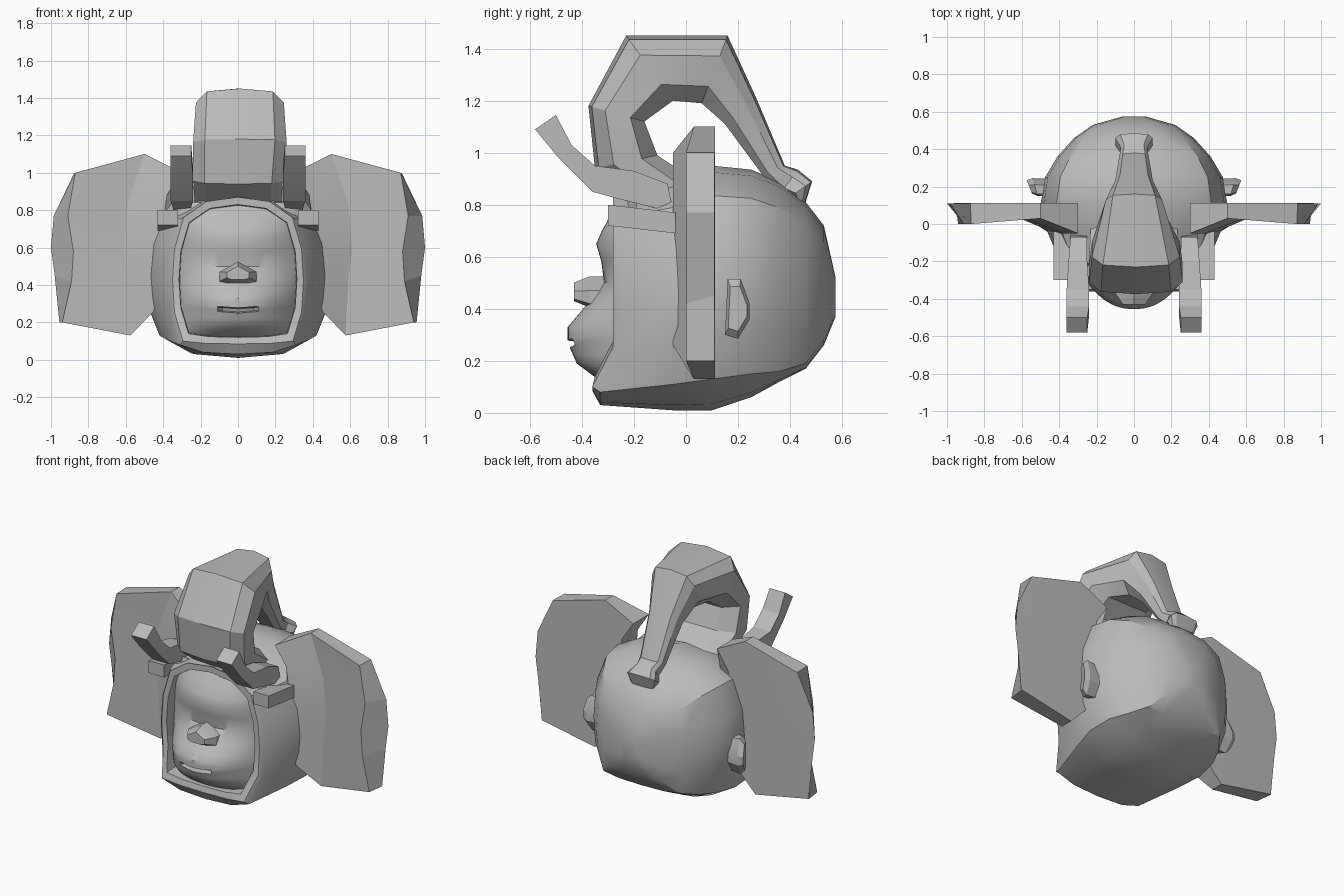
import bpy, bmesh, math

cube = bpy.data.objects.get("Cube")
if cube:
    bpy.data.objects.remove(cube)

grey = bpy.data.materials.new("plain grey")
grey.use_nodes = True
grey.diffuse_color = (0.5, 0.5, 0.5, 1)
grey.node_tree.nodes["Principled BSDF"].inputs["Base Color"].default_value = (0.5, 0.5, 0.5, 1)


def finish(name, bm, angle=25, mirror=False, recalc=True):
    """Turn a bmesh into a named, shaded object."""
    if recalc:
        bmesh.ops.recalc_face_normals(bm, faces=bm.faces)
    me = bpy.data.meshes.new(name)
    bm.to_mesh(me)
    bm.free()
    ob = bpy.data.objects.new(name, me)
    bpy.context.collection.objects.link(ob)
    me.materials.append(grey)
    if mirror:
        ob.modifiers.new("mirror", "MIRROR").use_axis = (True, False, False)
    bpy.ops.object.select_all(action="DESELECT")
    ob.select_set(True)
    bpy.context.view_layer.objects.active = ob
    bpy.ops.object.shade_smooth_by_angle(angle=math.radians(angle))
    return ob


def loft(rings, closed=True, cap_start=True, cap_end=True):
    """Skin a list of equally long point rings."""
    bm = bmesh.new()
    rows = [[bm.verts.new(p) for p in ring] for ring in rings]
    n = len(rows[0])
    for a, b in zip(rows, rows[1:]):
        for i in range(n if closed else n - 1):
            j = (i + 1) % n
            bm.faces.new((a[i], a[j], b[j], b[i]))
    if cap_start:
        bm.faces.new(rows[0])
    if cap_end:
        bm.faces.new(rows[-1])
    return bm


def lerp_profile(points, z):
    for (z0, y0), (z1, y1) in zip(points, points[1:]):
        if z <= z1:
            return y0 + (y1 - y0) * (z - z0) / (z1 - z0)
    return points[-1][1]


# Hood: rounded sections from the face rim to the back of the head
SIDE = [(0.84, 0), (0.97, 0.2), (1, 0.42), (0.97, 0.64), (0.83, 0.86), (0.48, 0.97)]


def hood_ring(y, lean, w, zb, ze, zt):
    h = zt - ze
    half = [(w * 0.5, y - lean, zb + (ze - zb) * 0.2)]
    half += [(w * f, y - (lean if t == 0 else 0), ze + h * t) for f, t in SIDE]
    left = [(-x, yy, z) for x, yy, z in reversed(half)]
    return [(0, y - lean, zb)] + half + [(0, y, zt)] + left


hood = [(-0.18, 0, 0.31, 0.13, 0.15, 0.82), (-0.28, 0.07, 0.315, 0.12, 0.14, 0.83),
        (-0.28, 0.08, 0.35, 0.085, 0.1, 0.87), (-0.26, 0.07, 0.37, 0.03, 0.08, 0.86),
        (-0.05, 0, 0.46, 0.01, 0.11, 0.9), (0.1, 0, 0.5, 0.01, 0.13, 0.95),
        (0.25, 0, 0.475, 0.06, 0.15, 0.935), (0.36, 0, 0.41, 0.12, 0.16, 0.89),
        (0.46, 0, 0.32, 0.17, 0.19, 0.81), (0.53, 0, 0.22, 0.26, 0.28, 0.72),
        (0.575, 0, 0.06, 0.37, 0.38, 0.52)]
finish("hood", loft([hood_ring(*r) for r in hood], cap_start=False), 28)

# Face: curved patch with a recessed mouth slit
FACE = [(0.1, -0.27), (0.13, -0.34), (0.19, -0.42), (0.27, -0.455), (0.33, -0.455),
        (0.43, -0.37), (0.5, -0.315), (0.58, -0.325), (0.65, -0.345), (0.73, -0.31), (0.84, -0.23)]
levels = [0.1, 0.13, 0.16, 0.19, 0.225, 0.25, 0.256, 0.272, 0.278, 0.3, 0.33,
          0.37, 0.43, 0.5, 0.58, 0.65, 0.7, 0.75, 0.8, 0.84]
rows = []
for z in levels:
    row = []
    for i in range(-12, 13):
        t = i / 12
        y = lerp_profile(FACE, z)
        y += (-0.19 - y) * abs(t) ** 2.3
        if 0.255 < z < 0.273 and abs(i) <= 3:
            y += 0.05
        row.append((t * 0.33, y, z + (0.006 * abs(t) * 4 if 0.24 < z < 0.29 else 0)))
    rows.append(row)
finish("face", loft(rows, closed=False, cap_start=False, cap_end=False), 40)

# Nose: faceted wedge
nose_back = [(-0.1, 0.42), (-0.06, 0.405), (0.06, 0.405), (0.1, 0.42), (0.1, 0.47), (0, 0.525), (-0.1, 0.47)]
nose = [[(x * s, y, 0.465 + (z - 0.465) * s) for x, z in nose_back]
        for y, s in ((-0.28, 1), (-0.37, 1), (-0.43, 0.6))]
finish("nose", loft(nose), 20)

# Trunk: arch from the brow to the back, given as outer edge, inner edge, half width, shift
trunk = [(-0.2, 0.82, 0.1, 0.85, 0.23, 0), (-0.35, 0.94, -0.11, 0.99, 0.24, 0),
         (-0.375, 1.18, -0.16, 1.12, 0.25, 0.01), (-0.23, 1.45, -0.05, 1.2, 0.235, 0.01),
         (0.16, 1.45, 0.06, 1.19, 0.15, 0), (0.27, 1.21, 0.15, 1.11, 0.1, 0),
         (0.38, 0.95, 0.29, 0.92, 0.08, 0), (0.43, 0.935, 0.36, 0.84, 0.07, 0),
         (0.485, 0.89, 0.4, 0.83, 0.1, 0), (0.46, 0.81, 0.42, 0.82, 0.08, 0)]
section = [(0, 0), (0.75, 0.06), (1, 0.3), (1, 0.75), (0.6, 1)]
section += [(-f, t) for f, t in reversed(section[1:])]
rings = []
for y0, z0, y1, z1, w, dx in trunk:
    rings.append([(dx + f * w, y0 + (y1 - y0) * t, z0 + (z1 - z0) * t) for f, t in section])
finish("trunk", loft(rings), 22)

# Tusks: square bars curving forward and up
tusk = [(-0.07, 0.88, -0.05, 0.77, 0.25, 0.34), (-0.2, 0.93, -0.25, 0.82, 0.25, 0.35),
        (-0.35, 0.95, -0.36, 0.85, 0.24, 0.36), (-0.44, 1.03, -0.49, 0.98, 0.24, 0.36),
        (-0.5, 1.145, -0.58, 1.09, 0.25, 0.36)]
rings = [[(a, y0, z0), (b, y0, z0), (b, y1, z1), (a, y1, z1)] for y0, z0, y1, z1, a, b in tusk]
finish("tusks", loft(rings), 10, mirror=True)

# Large ears: ridged front columns closed by a flat back
ear = [(-0.05, [(0.3, 1.0), (0.38, 0.88), (0.42, 0.6), (0.42, 0.4), (0.45, 0.26)]),
       (0.03, [(0.5, 1.1), (0.59, 0.83), (0.61, 0.6), (0.59, 0.42), (0.575, 0.13)]),
       (0.0, [(0.87, 1.0), (0.91, 0.77), (0.88, 0.58), (0.89, 0.42), (0.94, 0.2)]),
       (0.11, [(0.875, 1.0), (0.985, 0.77), (1.0, 0.6), (0.98, 0.45), (0.955, 0.2)])]
rings = []
for y, pts in ear:
    front = [(x, y, z) for x, z in pts]
    back = [(x, 0.112, z) for x, z in reversed(pts)]
    rings.append(front + back)
bm = loft(rings)
bmesh.ops.remove_doubles(bm, verts=bm.verts, dist=0.004)
finish("large_ears", bm, 10, mirror=True)

# Brow blocks beside the face opening
block = [(-0.3, 0.32, 0.43, 0.72, 0.8), (-0.04, 0.32, 0.43, 0.69, 0.77)]
rings = [[(a, y, z0), (b, y, z0), (b, y, z1), (a, y, z1)] for y, a, b, z0, z1 in block]
finish("brow_blocks", loft(rings), 10, mirror=True)

# Small ears on the sides of the head
outline = [(0.15, 0.3), (0.2, 0.285), (0.245, 0.36), (0.245, 0.42), (0.21, 0.515), (0.16, 0.515)]
rings = [[(x + (y - 0.2) * 0.3, 0.2 + (y - 0.2) * s, 0.4 + (z - 0.4) * s) for y, z in outline]
         for x, s in ((0.42, 0.9), (0.53, 1), (0.56, 0.75))]
finish("small_ears", loft(rings), 20, mirror=True)
